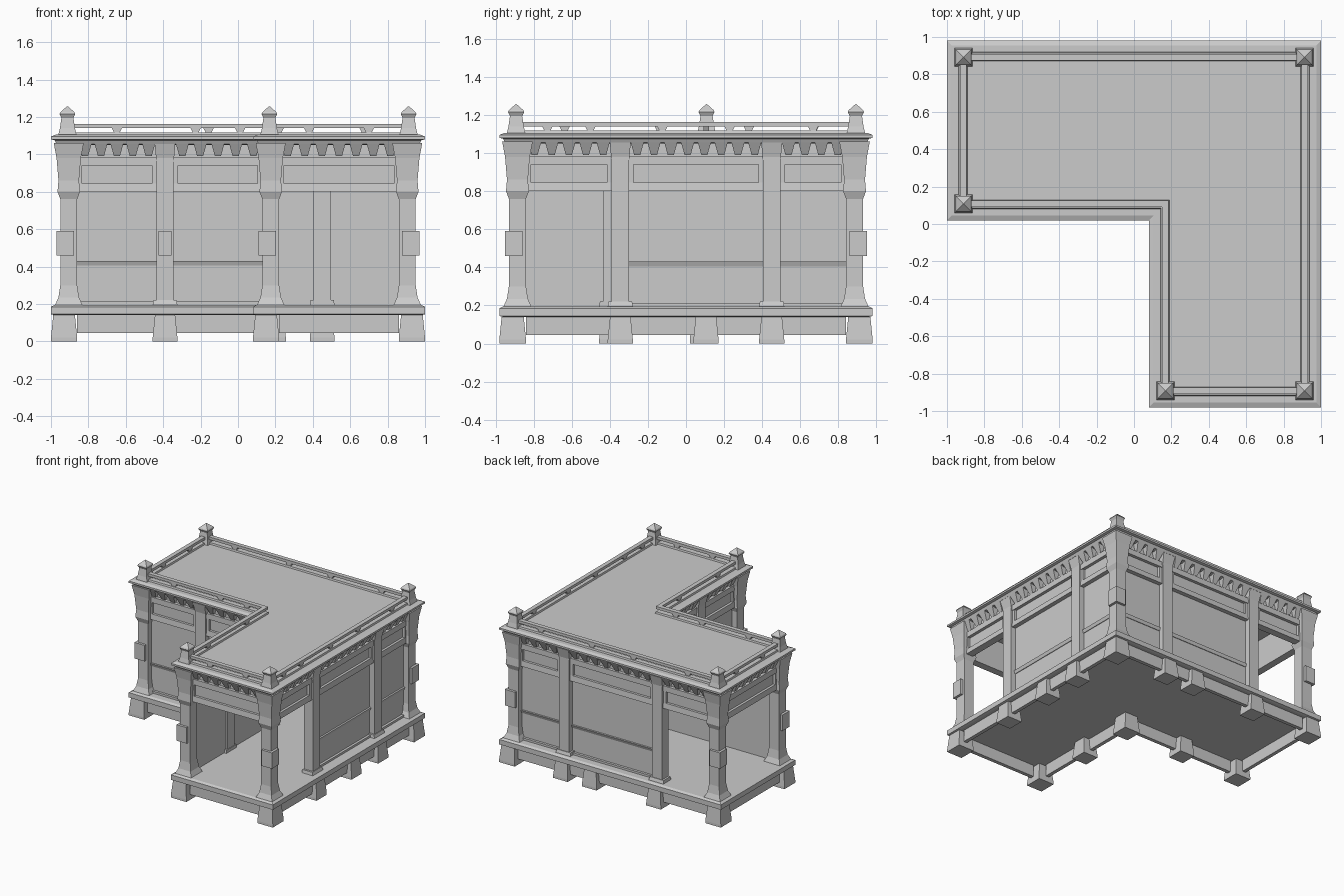
import bpy, bmesh
from mathutils import Vector

if "Cube" in bpy.data.objects:
    bpy.data.objects.remove(bpy.data.objects["Cube"])

parts = {}


def part(name):
    return parts.setdefault(name, bmesh.new())


def outline(i):
    # L-shaped footprint, pulled inwards by i
    return [(-1 + i, .02 + i), (.08 + i, .02 + i), (.08 + i, -.98 + i),
            (1 - i, -.98 + i), (1 - i, .98 - i), (-1 + i, .98 - i)]


def l_ring(name, profile, solid=False):
    # sweep an (inset, z) profile round the L; solid caps both ends, else closes the loop
    bm = part(name)
    rings = [[bm.verts.new((x, y, z)) for x, y in outline(i)] for i, z in profile]
    pairs = list(zip(rings, rings[1:]))
    if solid:
        bm.faces.new(rings[0][::-1])
        bm.faces.new(rings[-1])
    else:
        pairs.append((rings[-1], rings[0]))
    for a, b in pairs:
        for k in range(6):
            m = (k + 1) % 6
            bm.faces.new((a[k], a[m], b[m], b[k]))


def stack(name, x, y, profile):
    # square lofted column from (z, half width) pairs
    bm = part(name)
    rings = [[bm.verts.new((x + sx * h, y + sy * h, z))
              for sx, sy in ((-1, -1), (1, -1), (1, 1), (-1, 1))] for z, h in profile]
    bm.faces.new(rings[0][::-1])
    bm.faces.new(rings[-1])
    for a, b in zip(rings, rings[1:]):
        for k in range(4):
            m = (k + 1) % 4
            bm.faces.new((a[k], a[m], b[m], b[k]))


def at(side, u, inset, z):
    p, d, n = side
    return Vector((p[0] + d[0] * u - n[0] * inset, p[1] + d[1] * u - n[1] * inset, z))


def block(name, side, u0, u1, outer, inner, z0, z1, taper=0, back=0):
    # box on a side; bottom narrowed by taper and pushed in by back
    bm = part(name)
    lo = [(u0 + taper, outer + back), (u1 - taper, outer + back), (u1 - taper, inner), (u0 + taper, inner)]
    hi = [(u0, outer), (u1, outer), (u1, inner), (u0, inner)]
    a = [bm.verts.new(at(side, u, i, z0)) for u, i in lo]
    b = [bm.verts.new(at(side, u, i, z1)) for u, i in hi]
    bm.faces.new(a[::-1])
    bm.faces.new(b)
    for k in range(4):
        m = (k + 1) % 4
        bm.faces.new((a[k], a[m], b[m], b[k]))


X, Y = (1, 0), (0, 1)
# origin, direction, outward normal; post stations; open bays
sides = [
    (((1, 0), Y, (1, 0)), [-.885, -.345, .45, .885], [0]),
    (((0, .98), X, (0, 1)), [-.905, -.39, .45, .905], [0]),
    (((-1, 0), Y, (-1, 0)), [.115, .885], [0]),
    (((0, .02), X, (0, -1)), [-.905, -.39, .175], []),
    (((.08, 0), Y, (-1, 0)), [-.885, -.39, .115], []),
    (((0, -.98), X, (0, -1)), [.175, .905], [0]),
]

# plinth with floor, cornice with roof, parapet
l_ring("plinth_floor", [(.02, .14), (0, .145), (0, .185), (.02, .195)], True)
l_ring("cornice_roof", [(.06, 1.05), (.03, 1.055), (.02, 1.075), (0, 1.08), (0, 1.095), (.025, 1.105)], True)
l_ring("parapet_rail", [(.07, 1.14), (.105, 1.14), (.105, 1.162), (.07, 1.162)])
l_ring("parapet_curb", [(.06, 1.10), (.11, 1.10), (.105, 1.118), (.065, 1.118)])
# upper frieze band
l_ring("frieze_wall", [(.085, .82), (.115, .82), (.115, 1.06), (.085, 1.06)])
l_ring("frieze_lower_rail", [(.06, .80), (.12, .80), (.12, .845), (.065, .845)])
l_ring("frieze_upper_rail", [(.06, .94), (.1, .94), (.1, .985), (.06, .985)])

# corner posts with feet, lanterns and finials
for k, (x, y) in enumerate(outline(.095)):
    stack("corner_posts", x, y, [(.19, .075), (.235, .055), (.30, .045), (.76, .045), (.80, .06),
                                 (.86, .055), (.98, .065), (1.06, .08)])
    fx, fy = outline(.07)[k]
    stack("corner_feet", fx, fy, [(0, .07), (.02, .07), (.14, .058)])
    if k != 1:
        lx, ly = outline(.076)[k]
        stack("post_lanterns", lx, ly, [(.46, .046), (.59, .046)])
        px, py = outline(.088)[k]
        stack("finials", px, py, [(1.10, .05), (1.14, .04), (1.195, .032), (1.215, .042),
                                  (1.225, .038), (1.257, .002)])

for side, stops, opened in sides:
    # intermediate posts and feet
    for u in stops[1:-1]:
        block("mid_posts", side, u - .046, u + .046, .05, .13, .19, 1.055)
        block("mid_post_bases", side, u - .062, u + .062, .045, .135, .19, .22, -.005, -.01)
        block("mid_post_capitals", side, u - .055, u + .055, .03, .12, .94, 1.06, .01, .03)
        c = at(side, u, .07, 0)
        stack("mid_feet", c.x, c.y, [(0, .066), (.02, .066), (.14, .054)])
    for k, (a, b) in enumerate(zip(stops, stops[1:])):
        u0, u1 = a + .045, b - .045
        # skirt board between the feet
        block("skirts", side, u0, u1, .045, .075, .045, .142)
        # frieze panel uprights
        for u in (u0, u1 - .025):
            block("frieze_stiles", side, u, u + .025, .065, .1, .82, .97)
        # cornice brackets
        n = max(2, round((u1 - u0) / .093))
        step = (u1 - u0) / n
        for j in range(n):
            c = u0 + (j + .5) * step
            block("cornice_brackets", side, c - .034, c + .034, .03, .09, .99, 1.055, .018, .035)
        # parapet supports
        m = max(1, round((u1 - u0) / .3))
        for j in range(1, m + 1):
            c = u0 + (j - .5) * (u1 - u0) / m
            block("parapet_supports", side, c - .03, c + .03, .073, .102, 1.11, 1.145, .018)
        # wall panel with dado ledge in the closed bays
        if k not in opened:
            block("wall_panels", side, u0, u1, .095, .115, .19, .82)
            block("dado_ledges", side, u0, u1, .08, .1, .405, .43, 0, .01)
            block("wall_sills", side, u0, u1, .075, .1, .19, .212)

# foot under the right wall in line with the inner corner
stack("mid_feet", .93, .105, [(0, .066), (.02, .066), (.14, .054)])
stack("mid_feet", .19, .91, [(0, .066), (.02, .066), (.14, .054)])
# lantern on the wing's front post
block("wing_lantern", sides[3][0], -.425, -.355, .02, .06, .46, .59)

for name, bm in parts.items():
    bmesh.ops.recalc_face_normals(bm, faces=bm.faces)
    mesh = bpy.data.meshes.new(name)
    bm.to_mesh(mesh)
    bm.free()
    bpy.context.collection.objects.link(bpy.data.objects.new(name, mesh))
